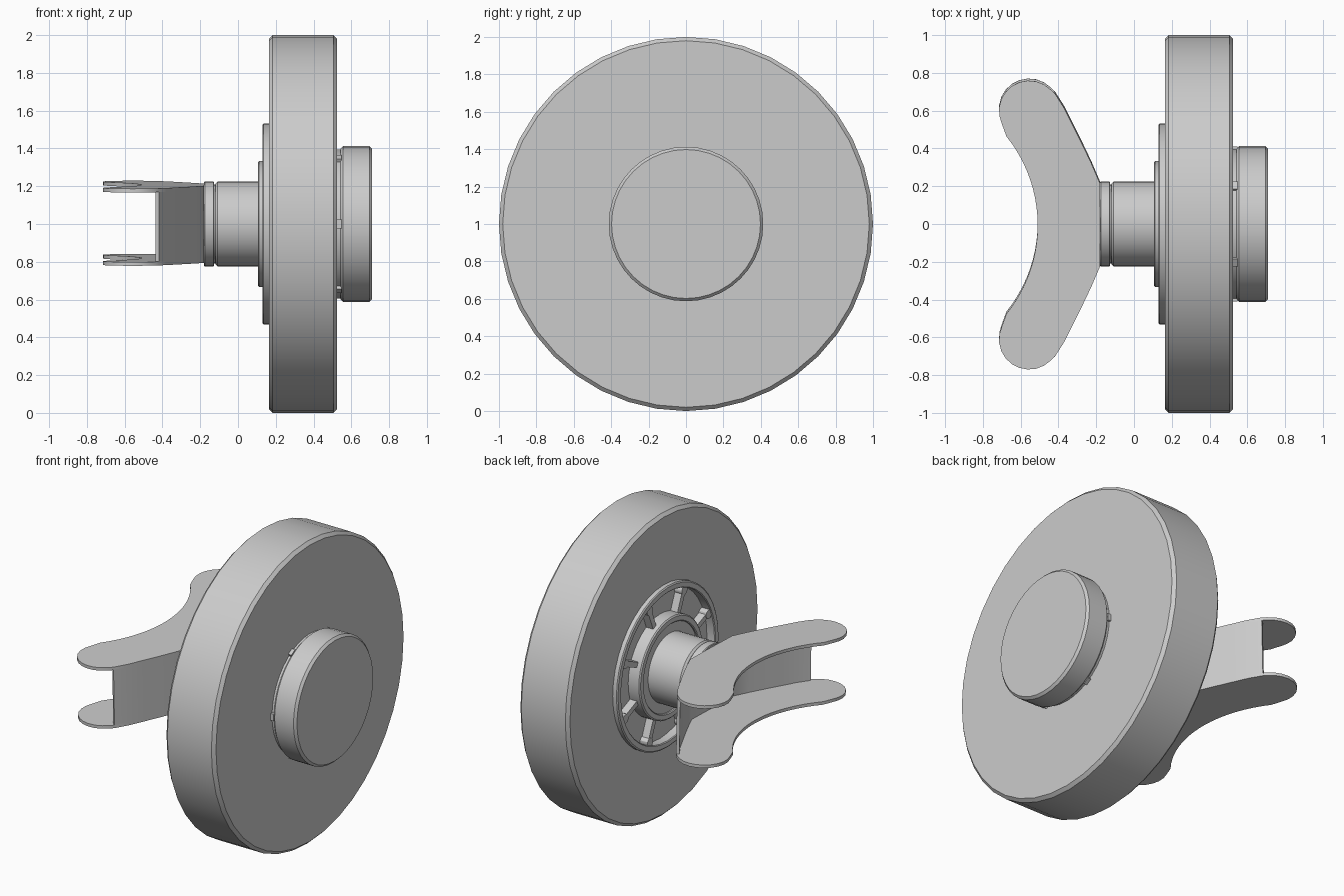
import bpy, bmesh, math
from mathutils import Matrix, Vector

cube = bpy.data.objects.get("Cube")
if cube:
    bpy.data.objects.remove(cube)

grey = bpy.data.materials.new("light grey")
grey.use_nodes = True
grey.diffuse_color = (0.6, 0.6, 0.6, 1)
grey.node_tree.nodes["Principled BSDF"].inputs["Base Color"].default_value = (0.6, 0.6, 0.6, 1)

SEGMENTS = 40
AXLE = Vector((0, 0, 1))


def finish(name, bm):
    bmesh.ops.recalc_face_normals(bm, faces=bm.faces)
    mesh = bpy.data.meshes.new(name)
    bm.to_mesh(mesh)
    bm.free()
    mesh.materials.append(grey)
    obj = bpy.data.objects.new(name, mesh)
    bpy.context.collection.objects.link(obj)
    obj.location = AXLE
    bpy.ops.object.select_all(action="DESELECT")
    obj.select_set(True)
    bpy.context.view_layer.objects.active = obj
    bpy.ops.object.shade_smooth_by_angle(angle=math.radians(30))
    return obj


def lathe(name, profile, closed=False):
    """Turn (x, radius) points around the axle."""
    bm = bmesh.new()
    verts = [bm.verts.new((x, 0, r)) for x, r in profile]
    edges = [bm.edges.new(pair) for pair in zip(verts, verts[1:])]
    if closed:
        edges.append(bm.edges.new((verts[-1], verts[0])))
    bmesh.ops.spin(bm, geom=verts + edges, cent=(0, 0, 0), axis=(1, 0, 0),
                   angle=math.tau, steps=SEGMENTS, use_merge=True)
    bmesh.ops.remove_doubles(bm, verts=bm.verts, dist=0.0001)
    return finish(name, bm)


def disc(name, x0, x1, r, bevel):
    return lathe(name, [(x0, 0), (x0, r - bevel), (x0 + bevel, r),
                        (x1 - bevel, r), (x1, r - bevel), (x1, 0)])


def extrude(name, outline, z0, z1):
    bm = bmesh.new()
    face = bm.faces.new([bm.verts.new((x, y, z0)) for x, y in outline])
    top = bmesh.ops.extrude_face_region(bm, geom=[face])["geom"]
    bmesh.ops.translate(bm, vec=(0, 0, z1 - z0),
                        verts=[g for g in top if isinstance(g, bmesh.types.BMVert)])
    return finish(name, bm)


def radial_blocks(name, count, first, x0, x1, r0, r1, width, boss=0):
    """Ring of blocks pointing outward, each with an optional round boss."""
    bm = bmesh.new()
    for i in range(count):
        turn = Matrix.Rotation(first + i * math.tau / count, 4, "X")
        place = turn @ Matrix.Translation(((x0 + x1) / 2, 0, (r0 + r1) / 2))
        size = Matrix.Diagonal((x1 - x0, width, r1 - r0, 1))
        bmesh.ops.create_cube(bm, size=1, matrix=place @ size)
        if boss:
            spot = turn @ Matrix.Translation(((x0 + x1) / 2 - 0.004, 0, r1 - boss))
            bmesh.ops.create_cone(bm, cap_ends=True, segments=12, radius1=boss, radius2=boss,
                                  depth=x1 - x0,
                                  matrix=spot @ Matrix.Rotation(math.pi / 2, 4, "Y"))
    return finish(name, bm)


# Wheel with a shallow recess for the hub
lathe("wheel", [(0.19, 0), (0.19, 0.5), (0.163, 0.5), (0.163, 0.98), (0.183, 1),
                (0.505, 1), (0.525, 0.98), (0.525, 0)])

# Spoked hub on the fork side
lathe("hub_rim", [(0.2, 0.49), (0.135, 0.49), (0.13, 0.495), (0.13, 0.525),
                  (0.136, 0.533), (0.2, 0.533)], closed=True)
radial_blocks("hub_spokes", 8, math.pi / 8, 0.14, 0.2, 0.3, 0.5, 0.035, boss=0.03)
lathe("hub_ring", [(0.2, 0.29), (0.11, 0.29), (0.105, 0.295), (0.105, 0.325),
                   (0.112, 0.333), (0.2, 0.333)], closed=True)
disc("hub_plate", 0.12, 0.2, 0.3, 0.002)

# Axle shaft, groove and collar
disc("shaft", -0.12, 0.15, 0.225, 0.012)
disc("shaft_groove", -0.14, -0.1, 0.208, 0.002)
disc("collar", -0.18, -0.126, 0.225, 0.004)

# Outer cap with neck and small tabs
disc("cap_neck", 0.5, 0.56, 0.395, 0.002)
disc("cap", 0.542, 0.71, 0.413, 0.015)
radial_blocks("cap_tabs", 6, math.pi / 6, 0.52, 0.548, 0.38, 0.41, 0.045)

# Crescent fork: outline of one half, mirrored across y
outer = [(-0.18, 0.22), (-0.225, 0.325), (-0.275, 0.43), (-0.325, 0.53),
         (-0.37, 0.62), (-0.419, 0.697)]
tip = [(-0.555 + 0.16 * math.cos(a), 0.605 + 0.16 * math.sin(a))
       for a in (math.radians(45 + 16 * i) for i in range(11))]
R = 0.75
inner = [(-0.51 - R + math.sqrt(R * R - y * y), y)
         for y in (0.47 - 0.047 * i for i in range(10))]
half = outer + tip + inner
outline = half + [(-0.51, 0)] + [(x, -y) for x, y in reversed(half)]

# Wall path along the convex edge, thickened inward
path = [(x, -y) for x, y in reversed(outer)] + outer
back = []
for i, p in enumerate(path):
    a, b = path[max(i - 1, 0)], path[min(i + 1, len(path) - 1)]
    d = (Vector(b) - Vector(a)).normalized()
    back.append((p[0] - 0.02 * d.y, p[1] + 0.02 * d.x))

fork = [extrude("fork_upper_plate", outline, 0.184, 0.204),
        extrude("fork_lower_plate", outline, -0.204, -0.184),
        extrude("fork_wall", path + back[::-1], -0.186, 0.186)]
for part in fork:
    part.location.z = 1.004
    part.rotation_euler.x = math.radians(1.6)
